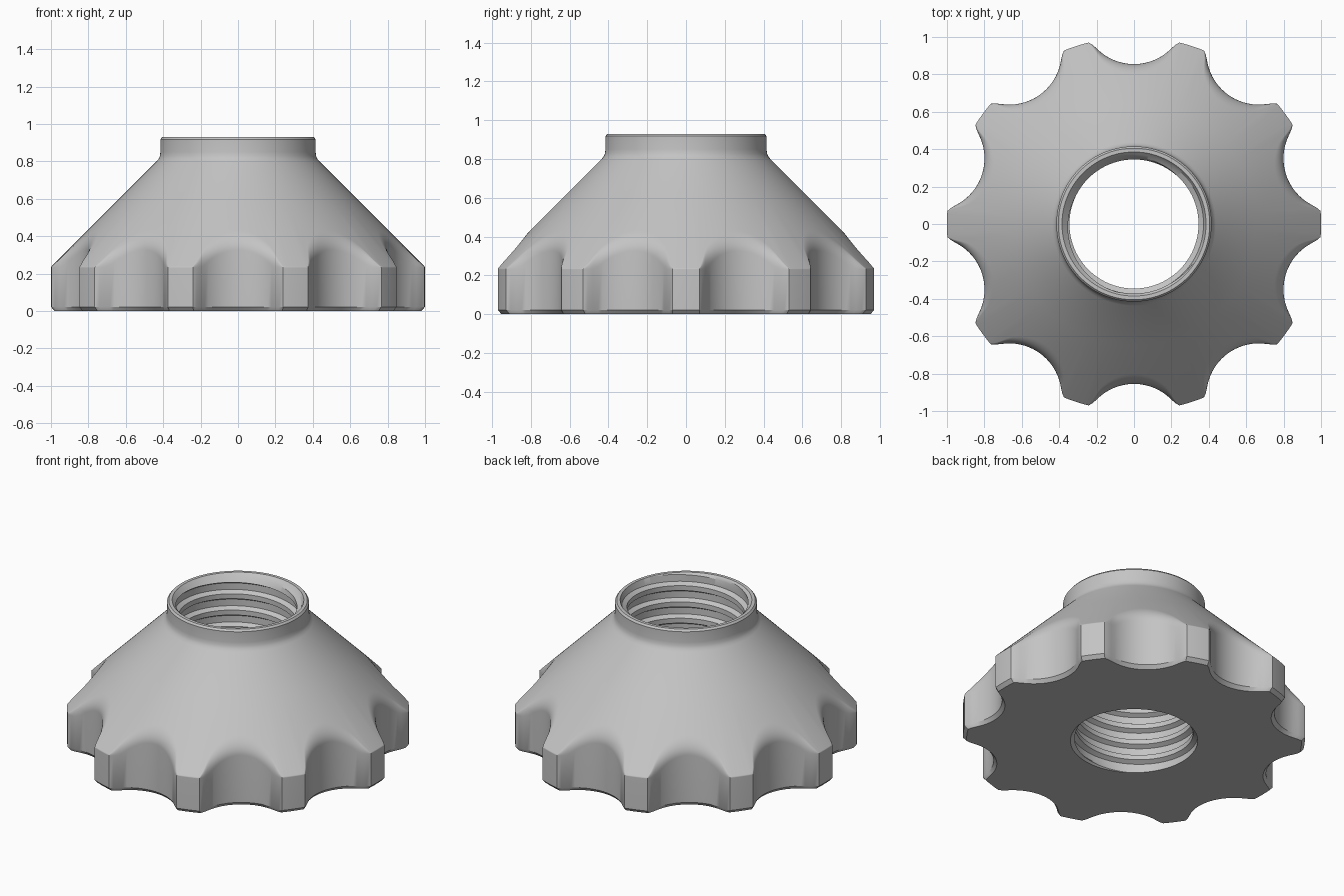
import bpy
import bmesh
from math import pi, sin, cos, sqrt, radians

cube = bpy.data.objects.get("Cube")
if cube:
    bpy.data.objects.remove(cube, do_unlink=True)

COLUMNS = 360           # steps around the axis
LOBES = 10
HEIGHT = 0.93
CONE_SUM = 1.235        # radius + height along the 45 degree cone
PITCH = 0.105
CREST, ROOT = 0.345, 0.372
MOUTH_TOP, MOUTH_BOTTOM = 0.385, 0.372


def soft_min(a, b, k):
    """Minimum of a and b with a rounded changeover."""
    h = max(k - abs(a - b), 0) / k
    return min(a, b) - h * h * k / 4


def outline(angle):
    """Grip radius: a unit circle with round finger scallops cut into it."""
    step = 2 * pi / LOBES
    a = angle % step - step / 2
    centre, radius = 1.135, 0.28
    inside = radius ** 2 - (centre * sin(a)) ** 2
    if inside <= 0:
        return 1.0
    return soft_min(1.0, centre * cos(a) - sqrt(inside), 0.05)


def outer_profile(angle):
    """Radius and height pairs from the bottom edge up to the rim."""
    grip = outline(angle)
    fillet = 0.004 + 0.05 * min(1, (1 - grip) / 0.05)
    meet = CONE_SUM - grip
    pts = [(grip - 0.02, 0), (grip, 0.022)]
    for i in range(-5, 6):
        z = meet + fillet * i / 5
        pts.append((soft_min(grip, CONE_SUM - z, fillet), z))
    # cone, fillet into the neck, neck and chamfered rim
    pts += [(0.65, CONE_SUM - 0.65), (0.437, 0.798), (0.425, 0.812),
            (0.418, 0.828), (0.415, 0.85), (0.415, 0.918),
            (0.405, HEIGHT), (MOUTH_TOP, HEIGHT)]
    return pts


def thread_radius(r, z):
    """Open the thread out into a chamfer at each end."""
    return max(r, MOUTH_TOP - (HEIGHT - z), MOUTH_BOTTOM - z)


bm = bmesh.new()


def add_point(r, angle, z):
    return bm.verts.new((r * cos(angle), r * sin(angle), z))


def bridge(rows, closed):
    pairs = list(zip(rows, rows[1:])) + ([(rows[-1], rows[0])] if closed else [])
    for a, b in pairs:
        for j in range(len(a) - 1):
            bm.faces.new((a[j], b[j], b[j + 1], a[j + 1]))


# Outer shell, including the flat underside
shell = []
for i in range(COLUMNS):
    t = 2 * pi * i / COLUMNS
    pts = [(MOUTH_BOTTOM, 0)] + outer_profile(t)
    shell.append([add_point(r, t, z) for r, z in pts])
bridge(shell, True)

# Internal screw thread, swept as one helical strip and trimmed at both ends
tooth = [(ROOT, 0), (ROOT, 0.4), (CREST, 0.55), (CREST, 0.85), (ROOT, 1)]
turns = int(HEIGHT / PITCH) + 3
strip = []
for i in range(COLUMNS * turns + 1):
    t = 2 * pi * i / COLUMNS
    row = []
    for r, f in tooth:
        z = min(max(PITCH * (i / COLUMNS + f - 1.5), 0), HEIGHT)
        row.append(add_point(thread_radius(r, z), t, z))
    strip.append(row[::-1])
bridge(strip, False)

bmesh.ops.remove_doubles(bm, verts=bm.verts, dist=0.0001)
bmesh.ops.dissolve_degenerate(bm, edges=bm.edges, dist=0.0001)
bmesh.ops.recalc_face_normals(bm, faces=bm.faces)

mesh = bpy.data.meshes.new("threaded_hand_nut")
bm.to_mesh(mesh)
bm.free()
nut = bpy.data.objects.new("threaded_hand_nut", mesh)
bpy.context.collection.objects.link(nut)

# Plain grey finish
grey = bpy.data.materials.new("light_grey")
grey.use_nodes = True
colour = (0.55, 0.55, 0.55, 1)
grey.diffuse_color = colour
grey.node_tree.nodes["Principled BSDF"].inputs["Base Color"].default_value = colour
mesh.materials.append(grey)

bpy.ops.object.select_all(action="DESELECT")
nut.select_set(True)
bpy.context.view_layer.objects.active = nut
bpy.ops.object.shade_smooth_by_angle(angle=radians(30))
